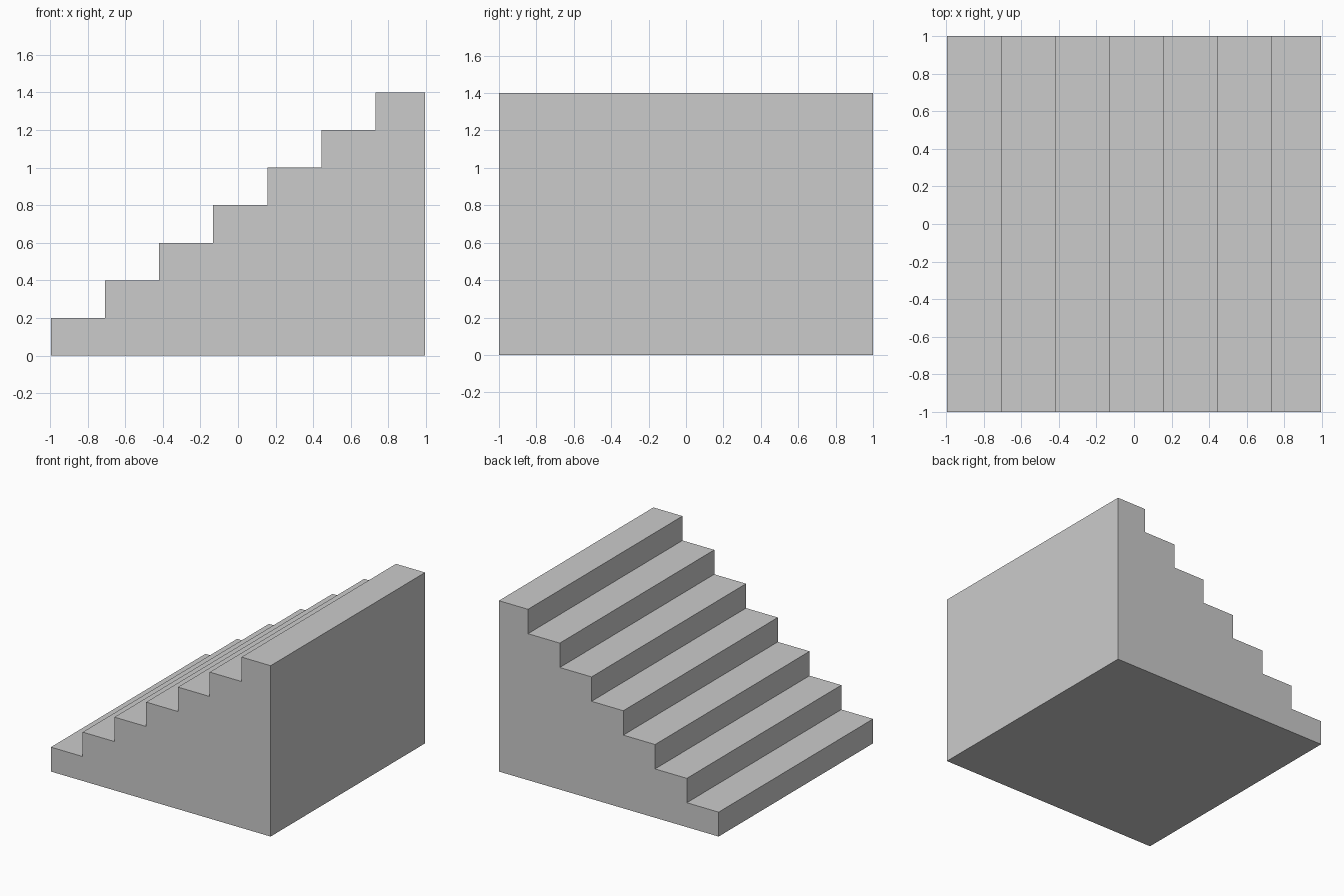
import bpy
import bmesh

if "Cube" in bpy.data.objects:
    bpy.data.objects.remove(bpy.data.objects["Cube"])

STEPS = 7
RISE = 0.2
TREAD = 0.288
X_MIN, X_MAX = -0.996, 0.996
HALF_DEPTH = 1.0

# Stair profile in the XZ plane: base, back wall, then steps down to the front
profile = [(X_MIN, 0), (X_MAX, 0)]
for i in reversed(range(STEPS)):
    right = X_MAX if i == STEPS - 1 else X_MIN + (i + 1) * TREAD
    profile += [(right, (i + 1) * RISE), (X_MIN + i * TREAD, (i + 1) * RISE)]

# Extrude the profile across the width of the staircase
bm = bmesh.new()
side = bm.faces.new([bm.verts.new((x, -HALF_DEPTH, z)) for x, z in profile])
extruded = bmesh.ops.extrude_face_region(bm, geom=[side], use_keep_orig=True)
new_verts = [g for g in extruded["geom"] if isinstance(g, bmesh.types.BMVert)]
bmesh.ops.translate(bm, verts=new_verts, vec=(0, 2 * HALF_DEPTH, 0))
bmesh.ops.recalc_face_normals(bm, faces=bm.faces)

mesh = bpy.data.meshes.new("staircase")
bm.to_mesh(mesh)
bm.free()
bpy.context.collection.objects.link(bpy.data.objects.new("staircase", mesh))
